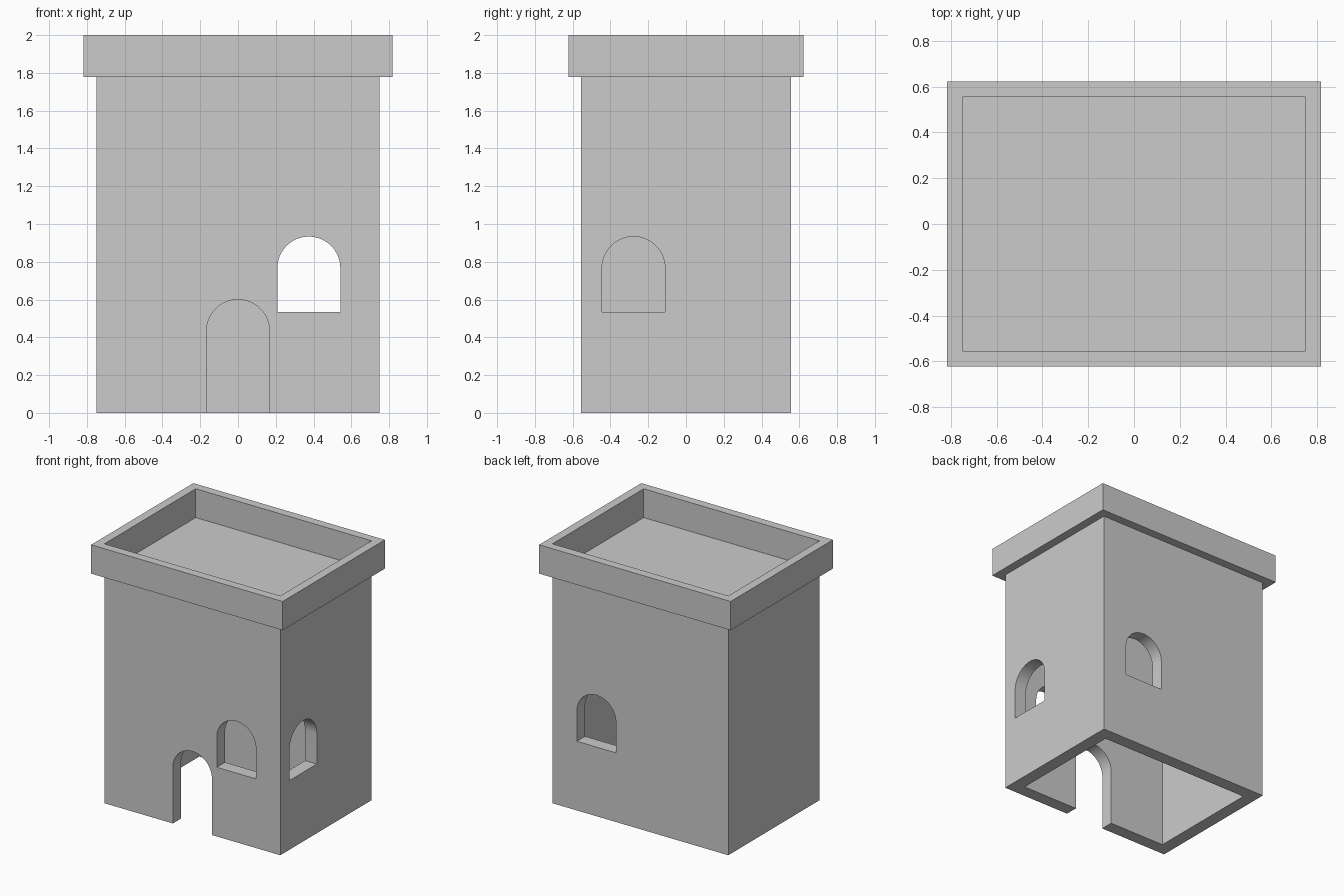
import bpy, bmesh, math
from mathutils import Matrix

if "Cube" in bpy.data.objects:
    bpy.data.objects.remove(bpy.data.objects["Cube"])

HX, HY = 0.75, 0.5556        # half size of the walls
WALL, LIP = 0.1, 0.0667      # wall thickness, parapet overhang
ROOF, TOP = 1.7778, 2.0
W, R = 1 / 3, 1 / 6          # opening width and arch radius


def to_object(name, bm):
    bmesh.ops.recalc_face_normals(bm, faces=bm.faces[:])
    mesh = bpy.data.meshes.new(name)
    bm.to_mesh(mesh)
    bm.free()
    ob = bpy.data.objects.new(name, mesh)
    bpy.context.collection.objects.link(ob)
    return ob


def box(name, hx, hy, z0, z1):
    bm = bmesh.new()
    mat = Matrix.Translation((0, 0, (z0 + z1) / 2)) @ Matrix.Diagonal((2 * hx, 2 * hy, z1 - z0, 1))
    bmesh.ops.create_cube(bm, size=1, matrix=mat)
    return to_object(name, bm)


def arch(name, z0, z1, loc, turn=0, depth=0.3):
    """Round-topped prism centred on loc, running along y before turning."""
    pts = [(-R, z0), (R, z0)]
    pts += [(R * math.cos(a), z1 - R + R * math.sin(a))
            for a in (math.pi * i / 32 for i in range(33))]
    bm = bmesh.new()
    face = bm.faces.new([bm.verts.new((x, -depth / 2, z)) for x, z in pts])
    ext = bmesh.ops.extrude_face_region(bm, geom=[face])
    verts = [v for v in ext["geom"] if isinstance(v, bmesh.types.BMVert)]
    bmesh.ops.translate(bm, verts=verts, vec=(0, depth, 0))
    bm.transform(Matrix.Translation((*loc, 0)) @ Matrix.Rotation(turn, 4, 'Z'))
    return to_object(name, bm)


def cut(ob, cutters):
    for c in cutters:
        c.hide_render = True
        mod = ob.modifiers.new("cut", 'BOOLEAN')
        mod.operation, mod.solver, mod.object = 'DIFFERENCE', 'EXACT', c
        bpy.context.view_layer.objects.active = ob
        bpy.ops.object.modifier_apply(modifier=mod.name)
        bpy.data.objects.remove(c)


# Tower walls with flat roof, open underneath
tower = box("tower_walls", HX, HY, 0, ROOF)
cut(tower, [
    box("room_cutter", HX - WALL, HY - WALL, -0.2, ROOF - WALL),
    arch("door_cutter", -0.1, 0.6, (0, -HY)),
    arch("front_window_cutter", 0.5333, 0.9333, (HX / 2, -HY)),
    arch("back_window_cutter", 0.5333, 0.9333, (HX / 2, HY)),
    arch("side_window_cutter", 0.5333, 0.9333, (HX, -HY / 2), math.pi / 2),
])

# Parapet ring: rectangular section swept round the roof edge
bm = bmesh.new()
rings = []
for o, z in ((0, ROOF), (LIP, ROOF), (LIP, TOP), (0, TOP)):
    rings.append([bm.verts.new((sx * (HX + o), sy * (HY + o), z))
                  for sx, sy in ((-1, -1), (1, -1), (1, 1), (-1, 1))])
for i in range(4):
    a, b = rings[i], rings[(i + 1) % 4]
    for j in range(4):
        k = (j + 1) % 4
        bm.faces.new((a[j], a[k], b[k], b[j]))
to_object("parapet", bm)

# Smooth arches, crisp corners
bpy.ops.object.select_all(action='DESELECT')
tower.select_set(True)
bpy.context.view_layer.objects.active = tower
bpy.ops.object.shade_smooth_by_angle(angle=math.radians(30))
